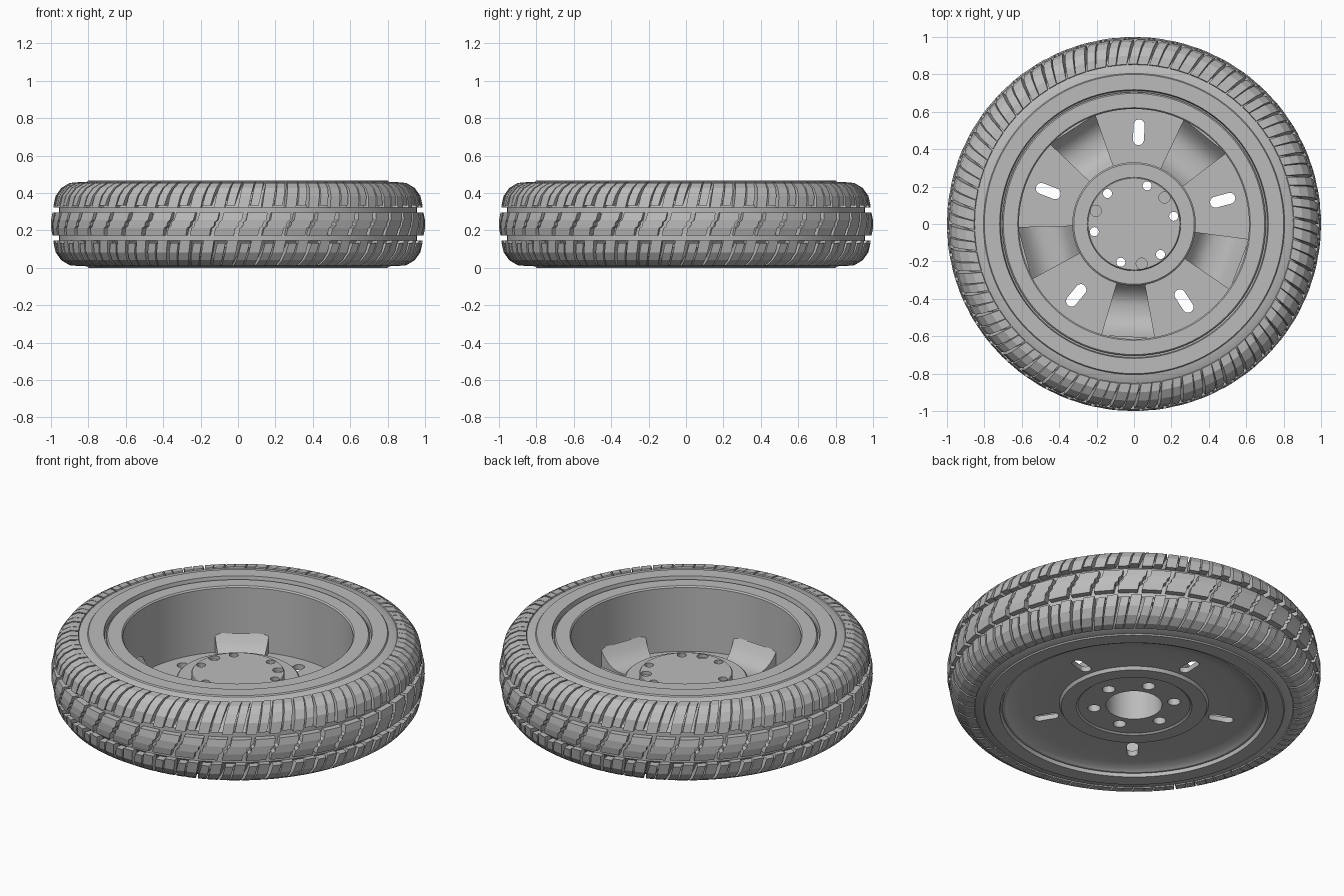
import bpy, bmesh, math
from mathutils import Matrix, Vector

if "Cube" in bpy.data.objects:
    bpy.data.objects.remove(bpy.data.objects["Cube"])

H = 0.468            # overall width of the wheel
TAU = math.tau

grey = bpy.data.materials.new("plain grey")
grey.use_nodes = True
colour = (0.5, 0.5, 0.5, 1)
grey.diffuse_color = colour
grey.node_tree.nodes["Principled BSDF"].inputs["Base Color"].default_value = colour


def finish(name, bm):
    bmesh.ops.recalc_face_normals(bm, faces=bm.faces[:])
    mesh = bpy.data.meshes.new(name)
    bm.to_mesh(mesh)
    bm.free()
    mesh.materials.append(grey)
    obj = bpy.data.objects.new(name, mesh)
    bpy.context.collection.objects.link(obj)
    return obj


def smooth(obj, degrees=30):
    bpy.ops.object.select_all(action="DESELECT")
    obj.select_set(True)
    bpy.context.view_layer.objects.active = obj
    bpy.ops.object.shade_smooth_by_angle(angle=math.radians(degrees))


def lathe(name, profile, steps=96, closed=True):
    bm = bmesh.new()
    verts = [bm.verts.new((r, 0, z)) for r, z in profile]
    pairs = list(zip(verts, verts[1:]))
    if closed:
        pairs.append((verts[-1], verts[0]))
    edges = [bm.edges.new(p) for p in pairs]
    bmesh.ops.spin(bm, geom=verts + edges, cent=(0, 0, 0), axis=(0, 0, 1),
                   angle=TAU, steps=steps)
    bmesh.ops.remove_doubles(bm, verts=bm.verts[:], dist=0.0005)
    return finish(name, bm)


def polar(r, z, a):
    return (r * math.cos(a), r * math.sin(a), z)


def block(bm, rows, flip=False):
    """Solid strip; each row is (outer (r, z), inner (r, z), angle 0, angle 1)."""
    rings = []
    for (ro, zo), (ri, zi), a0, a1 in rows:
        if flip:
            a0, a1, zo, zi = -a0, -a1, H - zo, H - zi
        rings.append([bm.verts.new(polar(*p)) for p in
                      ((ro, zo, a0), (ro, zo, a1), (ri, zi, a1), (ri, zi, a0))])
    for lo, hi in zip(rings, rings[1:]):
        for i in range(4):
            j = (i + 1) % 4
            bm.faces.new((lo[i], lo[j], hi[j], hi[i]))
    bm.faces.new(rings[0])
    bm.faces.new(rings[-1])


# Tyre body: half profile mirrored across the middle
half = [(0.69, 0.43), (0.713, 0.44), (0.718, 0.468), (0.80, 0.468), (0.805, 0.461),
        (0.85, 0.453), (0.885, 0.433), (0.915, 0.395), (0.938, 0.34), (0.957, 0.322),
        (0.957, 0.29)]
tyre = lathe("tyre_body", half + [(r, H - z) for r, z in reversed(half)])
smooth(tyre)

# Shoulder tread: slanted fingers in alternating widths, on both sides
shoulder = [((0.987, 0.322), (0.93, 0.322)), ((0.975, 0.385), (0.91, 0.37)),
            ((0.945, 0.427), (0.89, 0.40)), ((0.90, 0.454), (0.87, 0.42)),
            ((0.855, 0.458), (0.84, 0.43))]
PAIRS = 48
pitch = TAU / PAIRS
for name, flip in (("upper_shoulder_tread", False), ("lower_shoulder_tread", True)):
    bm = bmesh.new()
    for k in range(PAIRS):
        for start, width, trim in ((0.0, 0.44, 0), (0.52, 0.34, 0.012)):
            rows = []
            for i, (outer, inner) in enumerate(shoulder):
                t = i / (len(shoulder) - 1)
                a0 = (k + start + 0.38 * t - 0.03 * t) * pitch
                a1 = a0 + (width + 0.06 * t) * pitch
                if i == 0:
                    outer = (outer[0], outer[1] + trim)
                    inner = (inner[0], inner[1] + trim)
                rows.append((outer, inner, a0, a1))
            block(bm, rows, flip)
        # small foot joining the two fingers, leaving a stepped notch
        block(bm, [((0.968, z), (0.93, z), (k + 0.4 + s) * pitch, (k + 0.56 + s) * pitch)
                   for z, s in ((0.335, 0.03), (0.36, 0.1))], flip)
    finish(name, bm)

# Centre tread: zigzag blocks
bm = bmesh.new()
zigzag = [(0.172, 0.0), (0.212, 0.07), (0.224, 0.2), (0.244, 0.22), (0.256, 0.34),
          (0.296, 0.41)]
for k in range(PAIRS):
    rows = []
    for i, (z, s) in enumerate(zigzag):
        r = 0.992 if i in (0, len(zigzag) - 1) else 1.0
        rows.append(((r, z), (0.94, z), (k + s) * pitch, (k + s + 0.82) * pitch))
    block(bm, rows)
finish("centre_tread", bm)

# Rim: barrel, floor and raised hub in one turned profile
rim_profile = [(0, 0.235), (0.245, 0.235), (0.25, 0.23), (0.25, 0.2), (0.322, 0.2),
               (0.33, 0.193), (0.33, 0.07), (0.615, 0.07), (0.615, 0.447), (0.622, 0.455),
               (0.698, 0.455), (0.705, 0.448), (0.705, 0.015), (0.69, 0.015),
               (0.67, 0.028), (0.60, 0.036), (0.50, 0.04), (0.40, 0.04), (0.39, 0.022),
               (0.31, 0.022), (0.30, 0.03), (0.15, 0.03), (0.15, 0.205), (0, 0.205)]
rim = lathe("rim", rim_profile, closed=False)

# Cutters: five slots, six through holes and three blind holes
bm = bmesh.new()
for k in range(5):
    a = math.radians(87 + 72 * k)
    outline = []
    for i in range(16):
        t = TAU * (i + 0.5) / 16
        shift = 0.53 if math.cos(t) > 0 else 0.452
        outline.append((shift + 0.03 * math.cos(t), 0.03 * math.sin(t), -0.1))
    face = bm.faces.new([bm.verts.new(Matrix.Rotation(a, 3, "Z") @ Vector(p))
                         for p in outline])
    top = bmesh.ops.extrude_face_region(bm, geom=[face])
    bmesh.ops.translate(bm, vec=(0, 0, 0.25),
                        verts=[v for v in top["geom"] if isinstance(v, bmesh.types.BMVert)])


def drill(angle, r_low, r_high, z0, z1):
    place = Matrix.Translation(polar(0.216, (z0 + z1) / 2, math.radians(angle)))
    bmesh.ops.create_cone(bm, cap_ends=True, segments=20, radius1=r_low,
                          radius2=r_high, depth=z1 - z0, matrix=place)


for k in range(6):
    drill(11 + 60 * k, 0.036, 0.023, 0, 0.26)
for k in range(3):
    drill(41 + 120 * k, 0.03, 0.03, 0.215, 0.26)
cutter = finish("rim_cutter", bm)
cutter.hide_render = True

cut = rim.modifiers.new("holes", "BOOLEAN")
cut.operation = "DIFFERENCE"
cut.solver = "EXACT"
cut.object = cutter
graph = bpy.context.evaluated_depsgraph_get()
mesh = bpy.data.meshes.new_from_object(rim.evaluated_get(graph))
rim.modifiers.clear()
rim.data = mesh
bpy.data.objects.remove(cutter)
smooth(rim)

# Five concave ribs sweeping from the hub up to the barrel
bm = bmesh.new()
for k in range(5):
    mid = math.radians(51 + 72 * k)
    rows = []
    for i in range(13):
        t = i / 12
        u = abs(2 * t - 1)
        r = 0.318 + 0.304 * t
        z = 0.08 + (0.1 if t > 0.5 else 0.11) * u ** 2.6
        w = math.radians(13.5)
        rows.append(((r, z), (r, 0.05), mid - w, mid + w))
    block(bm, rows)
smooth(finish("rim_ribs", bm))
